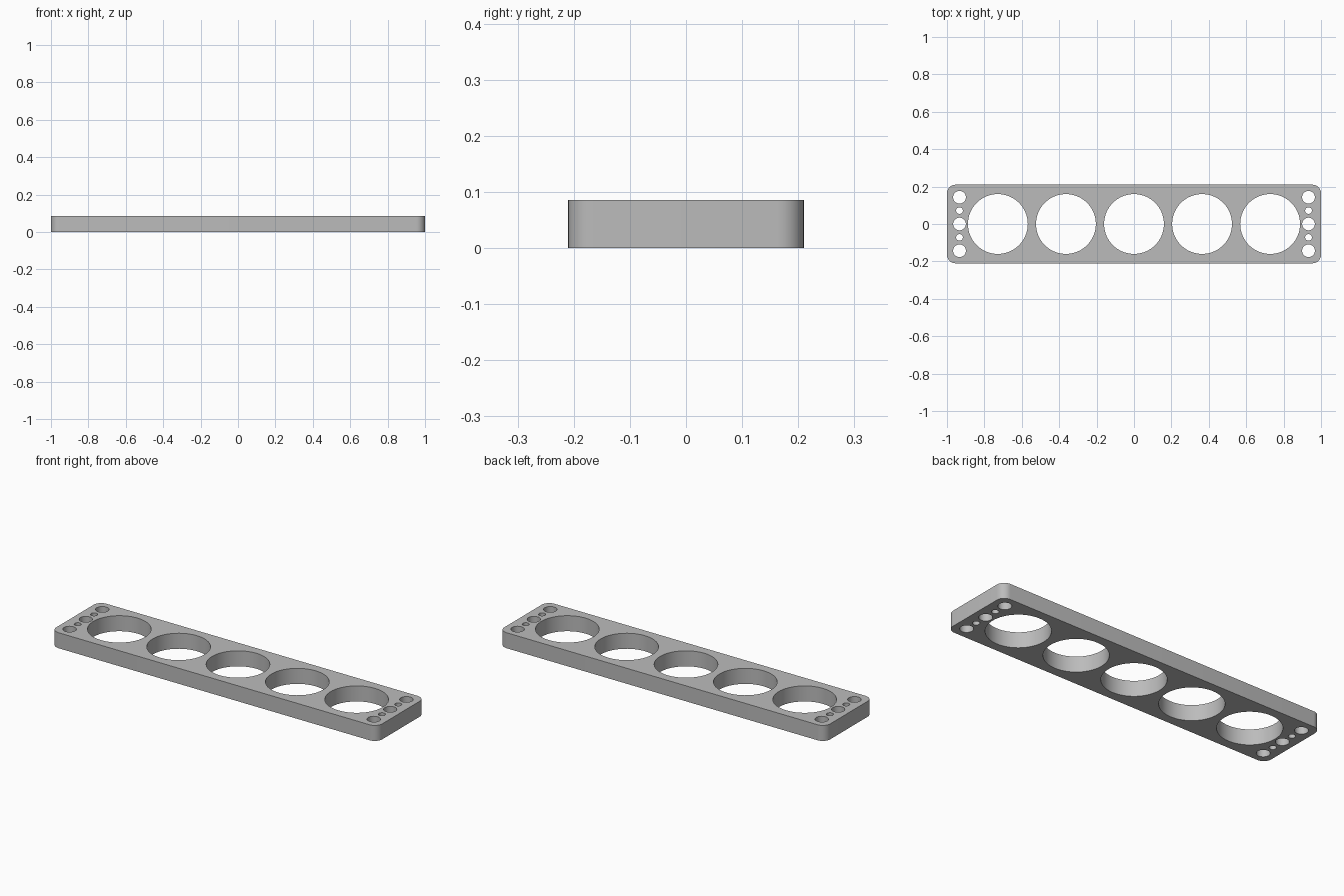
import bpy
import bmesh
from math import cos, sin, pi

old = bpy.data.objects.get("Cube")
if old:
    bpy.data.objects.remove(old, do_unlink=True)

HALF_X, HALF_Y, HEIGHT = 1.0, 0.21, 0.086
CORNER = 0.046

grey = bpy.data.materials.new("plain grey")
grey.use_nodes = True
colour = (0.5, 0.5, 0.5, 1)
grey.diffuse_color = colour
grey.node_tree.nodes["Principled BSDF"].inputs["Base Color"].default_value = colour


def circle(x, y, r, n):
    return [(x + r * cos(2 * pi * i / n), y + r * sin(2 * pi * i / n)) for i in range(n)]


def rounded_outline(steps=10):
    points = []
    for k, (sx, sy) in enumerate([(1, 1), (-1, 1), (-1, -1), (1, -1)]):
        cx, cy = sx * (HALF_X - CORNER), sy * (HALF_Y - CORNER)
        for i in range(steps + 1):
            a = (k + i / steps) * pi / 2
            points.append((cx + CORNER * cos(a), cy + CORNER * sin(a)))
    return points


# Outline, row of five large holes, and a column of bolt holes at each end
loops = [rounded_outline()]
loops += [circle(i * 0.364, 0, 0.16, 64) for i in range(-2, 3)]
for x in (-0.933, 0.933):
    loops += [circle(x, i * 0.143, 0.034, 32) for i in (-1, 0, 1)]
    loops += [circle(x, i * 0.0715, 0.018, 24) for i in (-1, 1)]

# Fill the flat profile and extrude it into the plate
bm = bmesh.new()
edges = []
for loop in loops:
    verts = [bm.verts.new((x, y, 0)) for x, y in loop]
    edges += [bm.edges.new((v, verts[i - 1])) for i, v in enumerate(verts)]
bmesh.ops.triangle_fill(bm, edges=edges, use_beauty=True)
result = bmesh.ops.extrude_face_region(bm, geom=bm.faces[:], use_keep_orig=True)
top = [g for g in result["geom"] if isinstance(g, bmesh.types.BMVert)]
bmesh.ops.translate(bm, verts=top, vec=(0, 0, HEIGHT))
bmesh.ops.recalc_face_normals(bm, faces=bm.faces[:])

mesh = bpy.data.meshes.new("drilled_plate")
bm.to_mesh(mesh)
bm.free()
mesh.materials.append(grey)
plate = bpy.data.objects.new("drilled_plate", mesh)
bpy.context.collection.objects.link(plate)

# Smooth round walls with crisp rims
bpy.ops.object.select_all(action="DESELECT")
plate.select_set(True)
bpy.context.view_layer.objects.active = plate
bpy.ops.object.shade_smooth_by_angle(angle=pi / 6)
